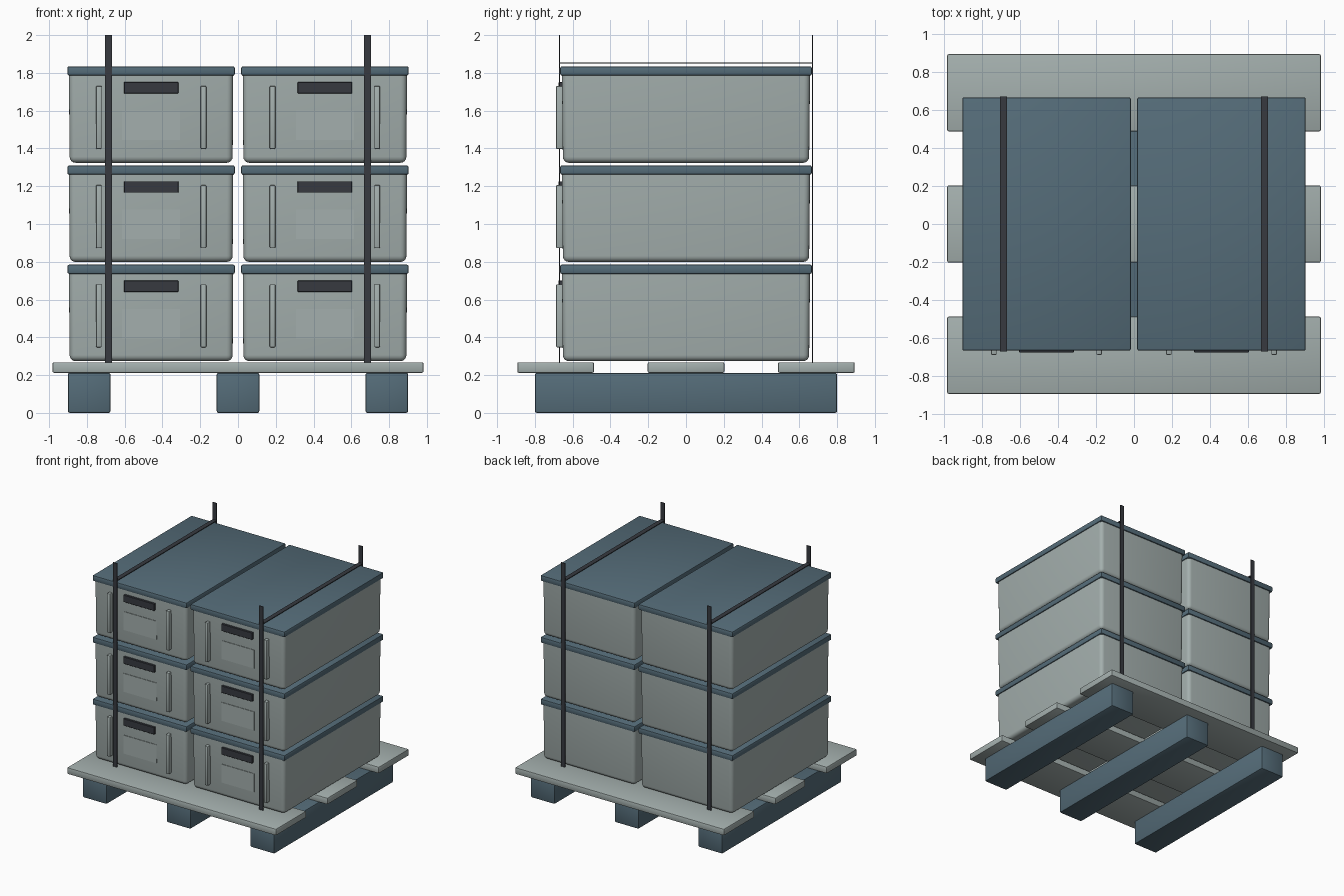
import bpy
import bmesh

if "Cube" in bpy.data.objects:
    bpy.data.objects.remove(bpy.data.objects["Cube"], do_unlink=True)


def make_material(name, rgb):
    mat = bpy.data.materials.new(name)
    mat.use_nodes = True
    mat.diffuse_color = (*rgb, 1)
    mat.node_tree.nodes["Principled BSDF"].inputs["Base Color"].default_value = (*rgb, 1)
    return mat


GREY = make_material("pale grey green", (0.37, 0.43, 0.42))
BLUE = make_material("slate blue", (0.09, 0.15, 0.19))
DARK = make_material("dark charcoal", (0.038, 0.042, 0.051))


def box(name, mat, x, y, z, bevel=0.0, segments=2, taper=1.0, open_top=False):
    """Box from (min, max) ranges; taper narrows the base, open_top keeps the rim sharp."""
    bm = bmesh.new()
    bmesh.ops.create_cube(bm, size=1)
    centre = [(r[0] + r[1]) / 2 for r in (x, y, z)]
    size = [r[1] - r[0] for r in (x, y, z)]
    for v in bm.verts:
        if v.co.z < 0:
            v.co.x *= taper
            v.co.y *= taper
        v.co = [c * s for c, s in zip(v.co, size)]
    if bevel:
        edges = [e for e in bm.edges
                 if not (open_top and all(v.co.z > 0 for v in e.verts))]
        bmesh.ops.bevel(bm, geom=edges, offset=bevel, segments=segments,
                        profile=0.5, affect='EDGES', clamp_overlap=True)
    mesh = bpy.data.meshes.new(name)
    bm.to_mesh(mesh)
    bm.free()
    mesh.materials.append(mat)
    obj = bpy.data.objects.new(name, mesh)
    obj.location = centre
    bpy.context.collection.objects.link(obj)
    if bevel:
        bpy.ops.object.select_all(action='DESELECT')
        obj.select_set(True)
        bpy.context.view_layer.objects.active = obj
        bpy.ops.object.shade_smooth_by_angle()
    return obj


def span(centre, half):
    return (centre - half, centre + half)


# Pallet: three skids running front to back, three deck boards across
for side, x in (("right", -0.788), ("middle", 0), ("left", 0.788)):
    box(f"pallet_skid_{side}", BLUE, span(x, 0.113), (-0.8, 0.8), (0, 0.212), 0.01)
for place, y in (("front", -0.69), ("middle", 0), ("back", 0.69)):
    box(f"pallet_board_{place}", GREY, (-0.982, 0.982), span(y, 0.203), (0.212, 0.268), 0.008)

# Crates: two columns of three, each with lid, handle, label and ribs
FRONT = -0.656
for side, cx in (("right", -0.46), ("left", 0.46)):
    for tier in range(3):
        z = 0.274 + tier * 0.525
        tag = f"{side}_{tier + 1}"
        box(f"crate_body_{tag}", GREY, span(cx, 0.435), span(0, 0.657),
            (z, z + 0.48), 0.032, 4, taper=0.992, open_top=True)
        box(f"crate_lid_{tag}", BLUE, span(cx, 0.443), span(0, 0.666),
            (z + 0.462, z + 0.511), 0.009)
        box(f"crate_handle_{tag}", DARK, span(cx, 0.144), (-0.675, FRONT + 0.01),
            (z + 0.367, z + 0.427), 0.002, 1)
        box(f"crate_label_{tag}", GREY, span(cx, 0.154), (FRONT - 0.003, FRONT + 0.005),
            (z + 0.121, z + 0.277))
        for rib, dx in (("right", -0.277), ("left", 0.277)):
            box(f"crate_rib_{rib}_{tag}", GREY, span(cx + dx, 0.015),
                (-0.688, FRONT + 0.015), (z + 0.073, z + 0.407), 0.006)

# Straps: upright bands front and back, and a band over the lids
for side, x in (("right", -0.686), ("left", 0.686)):
    width = span(x, 0.019)
    box(f"strap_front_{side}", DARK, width, span(-0.669, 0.0025), (0.268, 2.0))
    box(f"strap_back_{side}", DARK, width, span(0.669, 0.0025), (0.268, 2.0))
    box(f"strap_top_{side}", DARK, width, span(0, 0.671), span(1.852, 0.0025))
